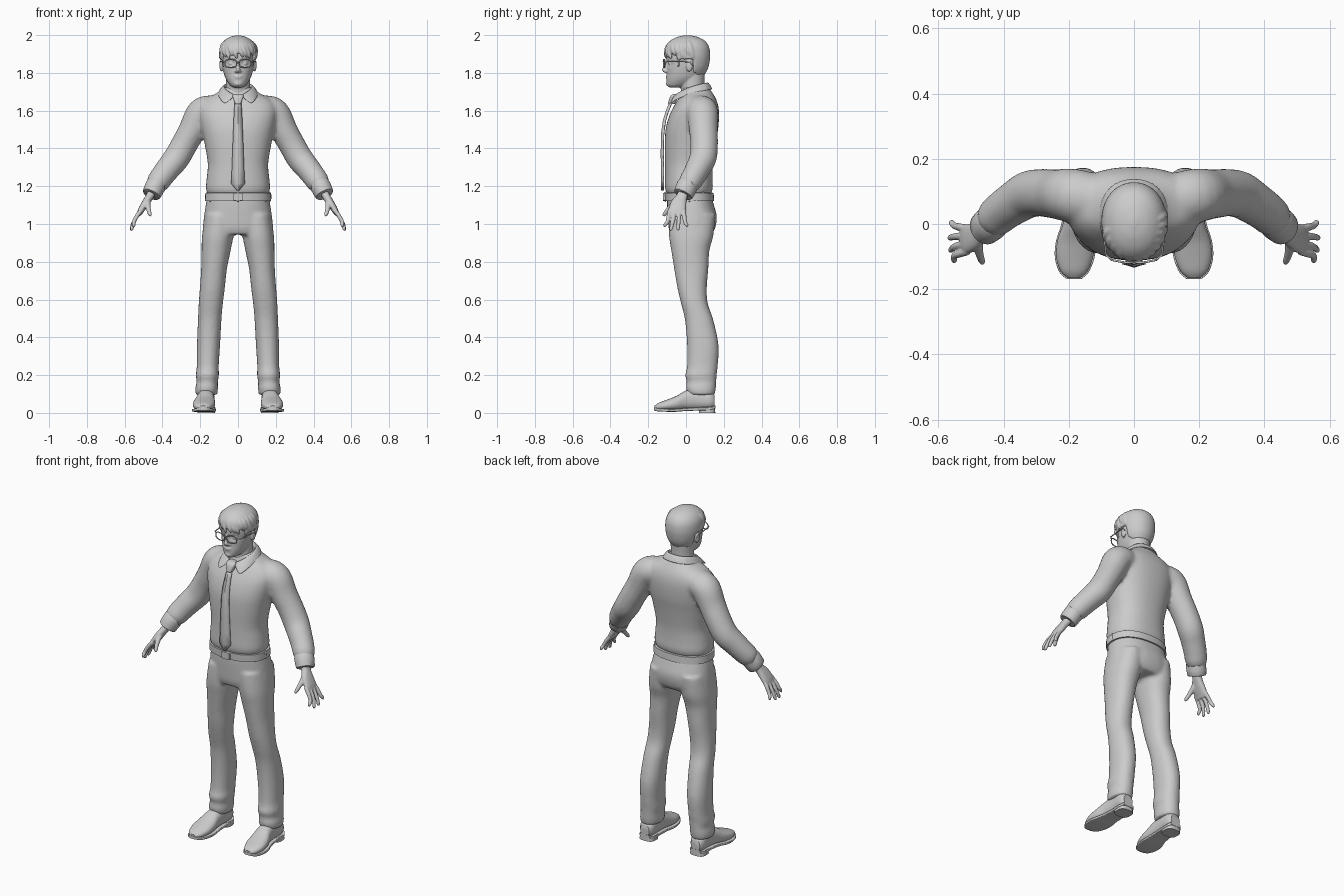
import bpy, bmesh, math, random
from mathutils import Vector, Matrix
random.seed(3)
X, Y, Z = Vector((1, 0, 0)), Vector((0, 1, 0)), Vector((0, 0, 1))


def catmull(secs, steps):
    out = []
    for i in range(len(secs) - 1):
        p = [secs[max(0, min(len(secs) - 1, i + k))] for k in (-1, 0, 1, 2)]
        for s in range(steps):
            t = s / steps
            out.append([.5 * (2*b + (c-a)*t + (2*a-5*b+4*c-d)*t*t + (3*b-a-3*c+d)*t**3)
                        for a, b, c, d in zip(*p)])
    return out + [list(secs[-1])]


def loft(bm, secs, u=None, v=None, e=2.0, n=32, steps=4):
    """Skin superellipse sections (x, y, z, ru, rv) along a smooth path."""
    pts = catmull(secs, steps)
    rings = []
    for i, s in enumerate(pts):
        c = Vector(s[:3])
        if u is None:
            t = (Vector(pts[min(i+1, len(pts)-1)][:3]) - Vector(pts[max(i-1, 0)][:3])).normalized()
            a = (Y - t * Y.dot(t)).normalized()
            b = t.cross(a)
        else:
            a, b = u, v
        f = lambda q: math.copysign(abs(q) ** (2 / e), q)
        rings.append([bm.verts.new(c + a * s[3] * f(math.cos(2*math.pi*k/n))
                                   + b * s[4] * f(math.sin(2*math.pi*k/n))) for k in range(n)])
    for r, q in zip(rings, rings[1:]):
        for k in range(n):
            bm.faces.new((r[k], r[(k+1) % n], q[(k+1) % n], q[k]))
    bm.faces.new(rings[0][::-1])
    bm.faces.new(rings[-1])
    return [w for r in rings for w in r]


def stack(bm, rows, e=2.0, steps=4):
    """Horizontal sections given as (z, x, rx, y_front, y_back)."""
    return loft(bm, [(x, (a+b)/2, z, rx, (b-a)/2) for z, x, rx, a, b in rows], X, Y, e, 40, steps)


def blob(bm, loc, size):
    bmesh.ops.create_uvsphere(bm, u_segments=20, v_segments=12, radius=1,
                              matrix=Matrix.Translation(loc) @ Matrix.Diagonal((*size, 1)))


def grid(bm, rows):
    vs = [[bm.verts.new(p) for p in r] for r in rows]
    for r, q in zip(vs, vs[1:]):
        for k in range(len(r) - 1):
            bm.faces.new((r[k], r[k+1], q[k+1], q[k]))


def finish(name, bm, voxel=0, mirror=False, relax=3, thick=0, sub=0):
    bmesh.ops.recalc_face_normals(bm, faces=bm.faces)
    me = bpy.data.meshes.new(name)
    bm.to_mesh(me)
    bm.free()
    for p in me.polygons:
        p.use_smooth = True
    me.set_sharp_from_angle(angle=math.radians(40))
    ob = bpy.data.objects.new(name, me)
    bpy.context.collection.objects.link(ob)
    if mirror:
        ob.modifiers.new("mirror", 'MIRROR')
    if voxel:
        m = ob.modifiers.new("merge", 'REMESH')
        m.mode, m.voxel_size, m.use_smooth_shade = 'VOXEL', voxel, True
        m = ob.modifiers.new("relax", 'SMOOTH')
        m.factor, m.iterations = .5, relax
    if thick:
        ob.modifiers.new("thickness", 'SOLIDIFY').thickness = thick
    if sub:
        m = ob.modifiers.new("subdivide", 'SUBSURF')
        m.levels = m.render_levels = sub
    return ob


def wire(name, pts, r, cyclic=False):
    cu = bpy.data.curves.new(name, 'CURVE')
    cu.dimensions, cu.bevel_depth, cu.bevel_resolution, cu.use_fill_caps = '3D', r, 2, True
    sp = cu.splines.new('POLY')
    sp.points.add(len(pts) - 1)
    for q, p in zip(sp.points, pts):
        q.co = (*p, 1)
    sp.use_cyclic_u = cyclic
    bpy.context.collection.objects.link(bpy.data.objects.new(name, cu))


# shirt: torso and both sleeves merged
bm = bmesh.new()
stack(bm, [(1.155, 0, .160, -.10, .13), (1.19, 0, .170, -.111, .142), (1.25, 0, .165, -.111, .140),
           (1.32, 0, .160, -.111, .142), (1.42, 0, .176, -.112, .156), (1.50, 0, .192, -.108, .170),
           (1.57, 0, .205, -.090, .175), (1.62, 0, .205, -.066, .172), (1.66, 0, .175, -.042, .16),
           (1.695, 0, .11, -.025, .14), (1.725, 0, .075, -.02, .12)], 2.3)
for s in (1, -1):
    loft(bm, [(s*x, y, z, a, b) for x, y, z, a, b in (
        (.09, .07, 1.605, .07, .07), (.15, .08, 1.603, .082, .078), (.197, .088, 1.582, .082, .08),
        (.24, .092, 1.50, .076, .073), (.285, .096, 1.42, .073, .07), (.325, .09, 1.35, .072, .07),
        (.365, .066, 1.30, .067, .066), (.40, .042, 1.255, .063, .063), (.425, .02, 1.22, .06, .06),
        (.44, .004, 1.195, .048, .047))])
finish("shirt", bm, .011, relax=4)

# shirt cuffs
bm = bmesh.new()
loft(bm, [(.433, .01, 1.205, .050, .05), (.436, .006, 1.202, .056, .054), (.458, -.013, 1.158, .053, .05),
          (.459, -.014, 1.156, .044, .042)], steps=2)
finish("shirt_cuffs", bm, mirror=True)

# hands: palm, fingers, thumb
bm = bmesh.new()
loft(bm, [(.45, -.008, 1.18, .028, .023), (.468, -.022, 1.145, .029, .021), (.49, -.038, 1.11, .041, .020),
          (.512, -.046, 1.075, .045, .017), (.525, -.048, 1.05, .040, .012)], e=2.4)
for ky, ty, tz, tx in ((-.084, -.112, .983, .552), (-.060, -.080, .964, .562),
                       (-.036, -.042, .965, .564), (-.014, .004, .984, .56)):
    loft(bm, [(.51, ky, 1.075, .012, .012), (.533, ky*.75 + ty*.25, 1.045, .0115, .0115),
              (.551, (ky+ty)/2, 1.012, .0105, .0105), (tx, ty, tz+.01, .009, .009), (tx, ty, tz, .004, .004)], n=16)
loft(bm, [(.476, -.04, 1.13, .016, .016), (.478, -.07, 1.102, .015, .015), (.473, -.096, 1.075, .012, .012),
          (.466, -.115, 1.05, .010, .010), (.464, -.12, 1.042, .005, .005)], n=16)
finish("hands", bm, .004, mirror=True, relax=3)

# trousers: pelvis and both legs merged
bm = bmesh.new()
stack(bm, [(1.16, 0, .160, -.10, .13), (1.10, 0, .171, -.100, .148), (1.04, 0, .180, -.097, .163),
           (.98, 0, .186, -.092, .155), (.945, 0, .182, -.08, .135)], 2.3)
for s in (1, -1):
    stack(bm, [(z, s*x, r, a, b) for z, x, r, a, b in (
        (1.05, .095, .080, -.09, .155), (.94, .107, .083, -.09, .145), (.86, .116, .077, -.078, .124),
        (.76, .127, .068, -.062, .118), (.66, .136, .066, -.045, .11), (.58, .144, .064, -.026, .115),
        (.49, .150, .062, -.005, .145), (.36, .156, .061, .006, .172), (.25, .160, .058, .006, .168),
        (.20, .162, .061, -.004, .162), (.165, .163, .056, .004, .16), (.13, .166, .060, .000, .158),
        (.095, .167, .057, .012, .152))], 2.2)
finish("trousers", bm, .010, relax=4)

# belt, loops and buckle
bm = bmesh.new()
stack(bm, [(1.122, 0, .165, -.10, .14), (1.123, 0, .175, -.110, .149), (1.165, 0, .173, -.112, .146),
           (1.166, 0, .162, -.10, .135)], 2.3, 1)
finish("belt", bm)
bm = bmesh.new()
for a in (-125, -60, 0, 60, 125, 90):
    t = math.radians(a)
    for s in ((1, -1) if a == 60 else (1,)):
        blob(bm, (.168*math.sin(t), .018 - .128*math.cos(t), 1.144), (.009, .009, .027))
finish("belt_loops", bm)
bm = bmesh.new()
loft(bm, [(0, -.106, 1.144, .026, .021), (0, -.121, 1.144, .026, .021)], X, Z, 6, 32, 1)
finish("belt_buckle", bm)

# shoes: upper, sole, heel
outline = [(.168, .152, .030, .030, .095), (.168, .125, .044, .02, .12), (.168, .06, .043, .018, .13),
           (.172, .0, .047, .016, .118), (.178, -.05, .057, .012, .09), (.182, -.10, .057, .012, .07),
           (.184, -.145, .041, .014, .053), (.184, -.166, .018, .019, .038)]
bm = bmesh.new()
loft(bm, [(x, y, (a+b)/2, w, (b-a)/2) for x, y, w, a, b in outline], X, Z, 2.3)
finish("shoe_uppers", bm, mirror=True)
bm = bmesh.new()
loft(bm, [(x, y*1.02, a+.002, w+.004, .008) for x, y, w, a, b in outline], X, Z, 7)
finish("shoe_soles", bm, mirror=True)
bm = bmesh.new()
loft(bm, [(.168, .112, 0, .047, .043), (.168, .112, .03, .045, .042)], X, Y, 3, 32, 1)
finish("shoe_heels", bm, mirror=True)

# head, neck, ears and facial features
bm = bmesh.new()
skull = stack(bm, [(1.722, 0, .022, -.085, -.03), (1.735, 0, .042, -.100, .02), (1.765, 0, .063, -.103, .07),
                   (1.80, 0, .076, -.101, .095), (1.84, 0, .084, -.102, .11), (1.88, 0, .088, -.104, .118),
                   (1.92, 0, .088, -.098, .118), (1.96, 0, .07, -.07, .095), (1.985, 0, .03, -.02, .05)], 2.15, 8)
for w in skull:  # eye sockets
    if w.co.y < 0:
        d = ((abs(w.co.x) - .036) / .022) ** 2 + ((w.co.z - 1.85) / .014) ** 2
        w.co.y += .012 * math.exp(-d)
stack(bm, [(1.66, 0, .075, -.02, .12), (1.72, 0, .064, -.028, .098), (1.80, 0, .064, -.03, .10)])
loft(bm, [(0, -.097, 1.865, .008, .008), (0, -.105, 1.84, .010, .009), (0, -.113, 1.82, .014, .012),
          (0, -.109, 1.806, .013, .014), (0, -.10, 1.80, .008, .010)], Y, X, n=16)
for z, w in ((1.783, .024), (1.774, .020)):
    blob(bm, (0, -.099, z), (w, .009, .0045))
blob(bm, (0, -.093, 1.743), (.022, .013, .014))
for s in (1, -1):
    blob(bm, (s*.035, -.078, 1.85), (.016, .016, .012))
    blob(bm, (s*.012, -.100, 1.809), (.008, .010, .007))
    blob(bm, (s*.089, .018, 1.838), (.009, .018, .032))
finish("head", bm, .0045, relax=3)

# hair: cap tucked under along the hairline, with swept fringe locks
bm = bmesh.new()
cap = stack(bm, [(1.78, 0, .062, -.05, .092), (1.82, 0, .086, -.09, .115), (1.86, 0, .097, -.105, .125),
                 (1.90, 0, .100, -.112, .128), (1.94, 0, .094, -.108, .121), (1.97, 0, .074, -.084, .100),
                 (1.99, 0, .043, -.046, .062), (1.999, 0, .008, -.005, .02)], 2.1, 8)
for w in cap:
    y = w.co.y
    if w.co.z < (1.90 if y < -.055 else 1.835 if y < -.03 else 1.872 if y < .045 else 1.79):
        w.co.x *= .78
        w.co.y = .01 + (y - .01) * .8
for i in range(13):
    a = math.radians(-84 + 14*i)
    b = a + .22
    c, d = a + .36 + random.uniform(-.06, .06), random.uniform(-.012, .012)
    loft(bm, [(.04*math.sin(a), .01 - .05*math.cos(a), 1.978, .010, .010),
              (.083*math.sin(b), .008 - .096*math.cos(b), 1.948, .014, .013),
              (.095*math.sin(c), .006 - .112*math.cos(c), 1.91 + d, .013, .011),
              (.094*math.sin(c+.1), .006 - .112*math.cos(c+.1), 1.882 + d, .004, .004)], n=12)
finish("hair", bm, .0045, relax=2)

# glasses
for s in (1, -1):
    rim = []
    for k in range(28):
        c, q = math.cos(k*math.pi/14), math.sin(k*math.pi/14)
        x = .038 + .031*math.copysign(abs(c)**.7, c)
        rim.append((s*x, -.118 + .2*max(0, x-.03), 1.85 + .021*math.copysign(abs(q)**.7, q)))
    wire("glasses_rim", rim, .0032, True)
    wire("glasses_temple", [(s*.068, -.110, 1.858), (s*.086, -.095, 1.86), (s*.094, -.02, 1.86),
                            (s*.096, .02, 1.858), (s*.094, .035, 1.84)], .003)
wire("glasses_bridge", [(-.009, -.117, 1.856), (0, -.121, 1.859), (.009, -.117, 1.856)], .003)

# collar: stand, fold and outer leaf
bm = bmesh.new()
grid(bm, [[(.008, -.045, 1.665), (.045, -.025, 1.68), (.072, .03, 1.70), (.056, .088, 1.715), (0, .108, 1.72)],
          [(.008, -.055, 1.688), (.050, -.034, 1.712), (.080, .03, 1.742), (.062, .098, 1.758), (0, .118, 1.762)],
          [(.030, -.074, 1.668), (.082, -.052, 1.680), (.106, .03, 1.712), (.078, .116, 1.727), (0, .140, 1.732)],
          [(.070, -.092, 1.630), (.092, -.066, 1.656), (.118, .03, 1.695), (.084, .124, 1.712), (0, .148, 1.716)]])
ob = finish("collar", bm, mirror=True, thick=.006, sub=2)

# tie blade and knot
bm = bmesh.new()
grid(bm, [[(-w, y+.005, z), (0, y-.004, z), (w, y+.005, z)] for z, w, y in (
    (1.65, .013, -.074), (1.60, .017, -.094), (1.55, .020, -.110), (1.48, .023, -.120), (1.38, .027, -.122),
    (1.28, .031, -.121), (1.215, .034, -.121), (1.178, .002, -.121))])
finish("tie_blade", bm, thick=-.008)
bm = bmesh.new()
stack(bm, [(1.635, 0, .014, -.092, -.06), (1.642, 0, .018, -.094, -.055), (1.675, 0, .029, -.084, -.04),
           (1.688, 0, .024, -.068, -.035)], 3)
finish("tie_knot", bm)
